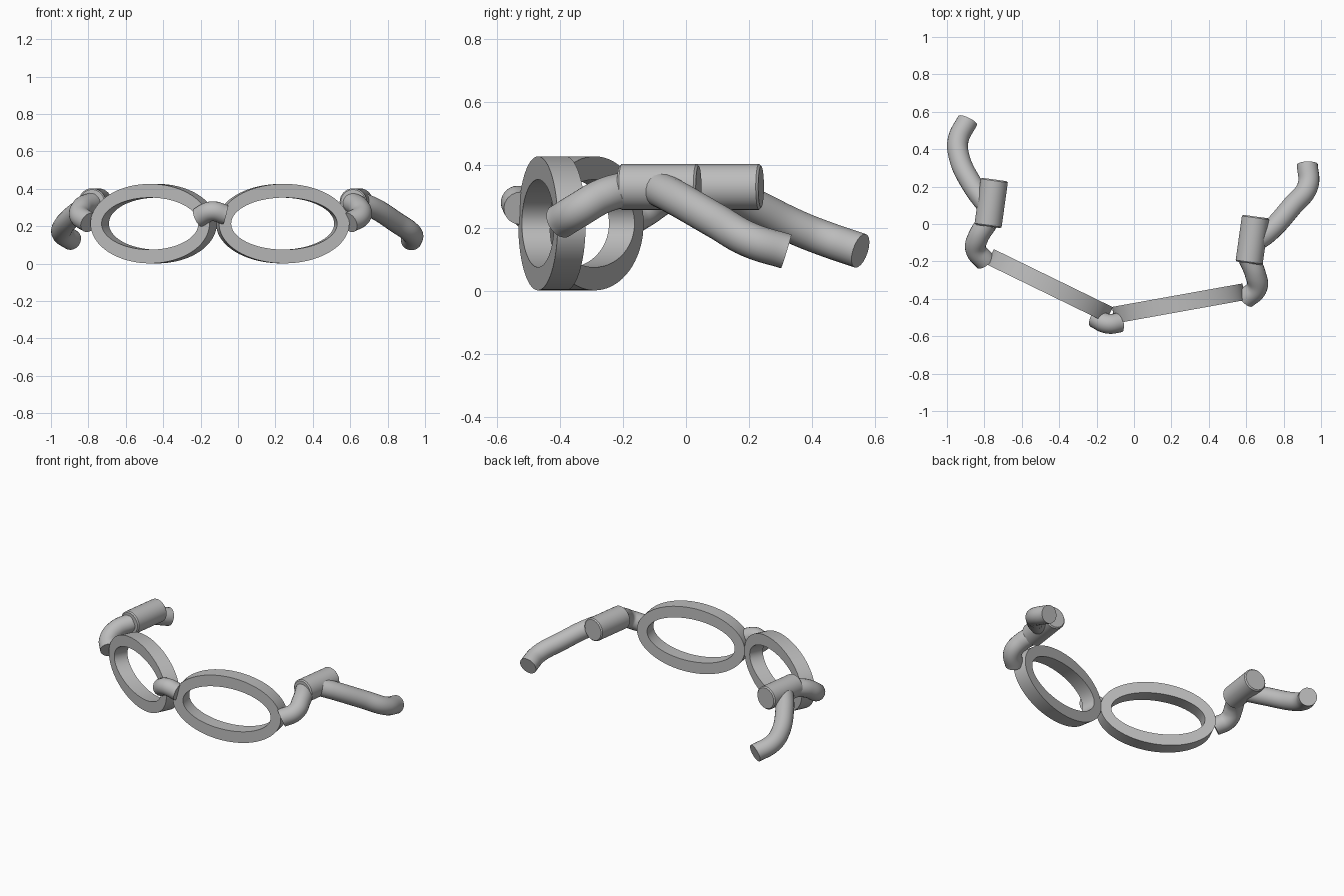
import bpy
import bmesh
from math import sin, cos, tau, radians
from mathutils import Vector

if "Cube" in bpy.data.objects:
    bpy.data.objects.remove(bpy.data.objects["Cube"], do_unlink=True)

grey = bpy.data.materials.new("plain grey")
grey.use_nodes = True
colour = (0.5, 0.5, 0.5, 1)
grey.diffuse_color = colour
grey.node_tree.nodes["Principled BSDF"].inputs["Base Color"].default_value = colour


def add(name, data):
    obj = bpy.data.objects.new(name, data)
    bpy.context.collection.objects.link(obj)
    data.materials.append(grey)
    bpy.ops.object.select_all(action='DESELECT')
    obj.select_set(True)
    bpy.context.view_layer.objects.active = obj
    return obj


def smooth():
    bpy.ops.object.shade_smooth_by_angle(angle=radians(35))


# Oval rim: rectangular section swept round an ellipse
def rim(name, centre, angle, depth=0.09, steps=72):
    bm = bmesh.new()
    section = [(0.354, 0.2125, -1), (0.354, 0.2125, 1), (0.288, 0.139, 1), (0.288, 0.139, -1)]
    loops = [[bm.verts.new((a * cos(tau * i / steps), s * depth / 2, b * sin(tau * i / steps)))
              for a, b, s in section] for i in range(steps)]
    for i, here in enumerate(loops):
        there = loops[(i + 1) % steps]
        for k in range(4):
            j = (k + 1) % 4
            bm.faces.new((here[k], here[j], there[j], there[k]))
    bmesh.ops.recalc_face_normals(bm, faces=bm.faces)
    mesh = bpy.data.meshes.new(name)
    bm.to_mesh(mesh)
    bm.free()
    obj = add(name, mesh)
    obj.location = centre
    obj.rotation_euler.z = radians(angle)
    smooth()


# Round bar bent along a smooth path
def tube(name, points, radius=0.056):
    curve = bpy.data.curves.new(name, 'CURVE')
    curve.dimensions = '3D'
    curve.bevel_depth = radius
    curve.bevel_resolution = 8
    curve.resolution_u = 12
    curve.use_fill_caps = True
    spline = curve.splines.new('BEZIER')
    spline.bezier_points.add(len(points) - 1)
    for bp, p in zip(spline.bezier_points, points):
        bp.co = p
        bp.handle_left_type = bp.handle_right_type = 'AUTO'
    add(name, curve)
    bpy.ops.object.convert(target='MESH')
    smooth()


# Hinge barrel with slightly chamfered ends
def barrel(name, start, end):
    start, end = Vector(start), Vector(end)
    axis = end - start
    bm = bmesh.new()
    bmesh.ops.create_cone(bm, cap_ends=True, segments=40, radius1=0.073, radius2=0.073,
                          depth=axis.length)
    mesh = bpy.data.meshes.new(name)
    bm.to_mesh(mesh)
    bm.free()
    obj = add(name, mesh)
    obj.location = (start + end) / 2
    obj.rotation_euler = axis.to_track_quat('Z', 'Y').to_euler()
    mod = obj.modifiers.new("chamfer", 'BEVEL')
    mod.width = 0.007
    mod.limit_method = 'ANGLE'
    mod.angle_limit = radians(60)
    smooth()


# Rims and nose bridge
rim("left_rim", (0.239, -0.425, 0.214), 10.2)
rim("right_rim", (-0.451, -0.33, 0.214), -26)
tube("nose_bridge", [(-0.212, -0.5, 0.247), (-0.14, -0.533, 0.28), (-0.068, -0.525, 0.262)], 0.053)

# Hinge barrels
barrel("left_hinge", (0.615, -0.21, 0.33), (0.65, 0.04, 0.33))
barrel("right_hinge", (-0.781, -0.013, 0.33), (-0.746, 0.238, 0.33))

# Bent end pieces joining rims to hinges
tube("left_end_piece", [(0.612, -0.18, 0.325), (0.648, -0.265, 0.3),
                        (0.657, -0.34, 0.257), (0.595, -0.4, 0.22)])
tube("right_end_piece", [(-0.783, 0.01, 0.325), (-0.833, -0.07, 0.3),
                         (-0.846, -0.135, 0.257), (-0.795, -0.2, 0.22)])

# Temple arms curving back and down
tube("left_temple", [(0.64, -0.1, 0.33), (0.717, -0.045, 0.302), (0.845, 0.095, 0.222),
                     (0.93, 0.205, 0.16), (0.927, 0.318, 0.125)])
tube("right_temple", [(-0.77, 0.08, 0.33), (-0.865, 0.21, 0.27), (-0.935, 0.36, 0.197),
                      (-0.94, 0.45, 0.162), (-0.89, 0.553, 0.127)])
